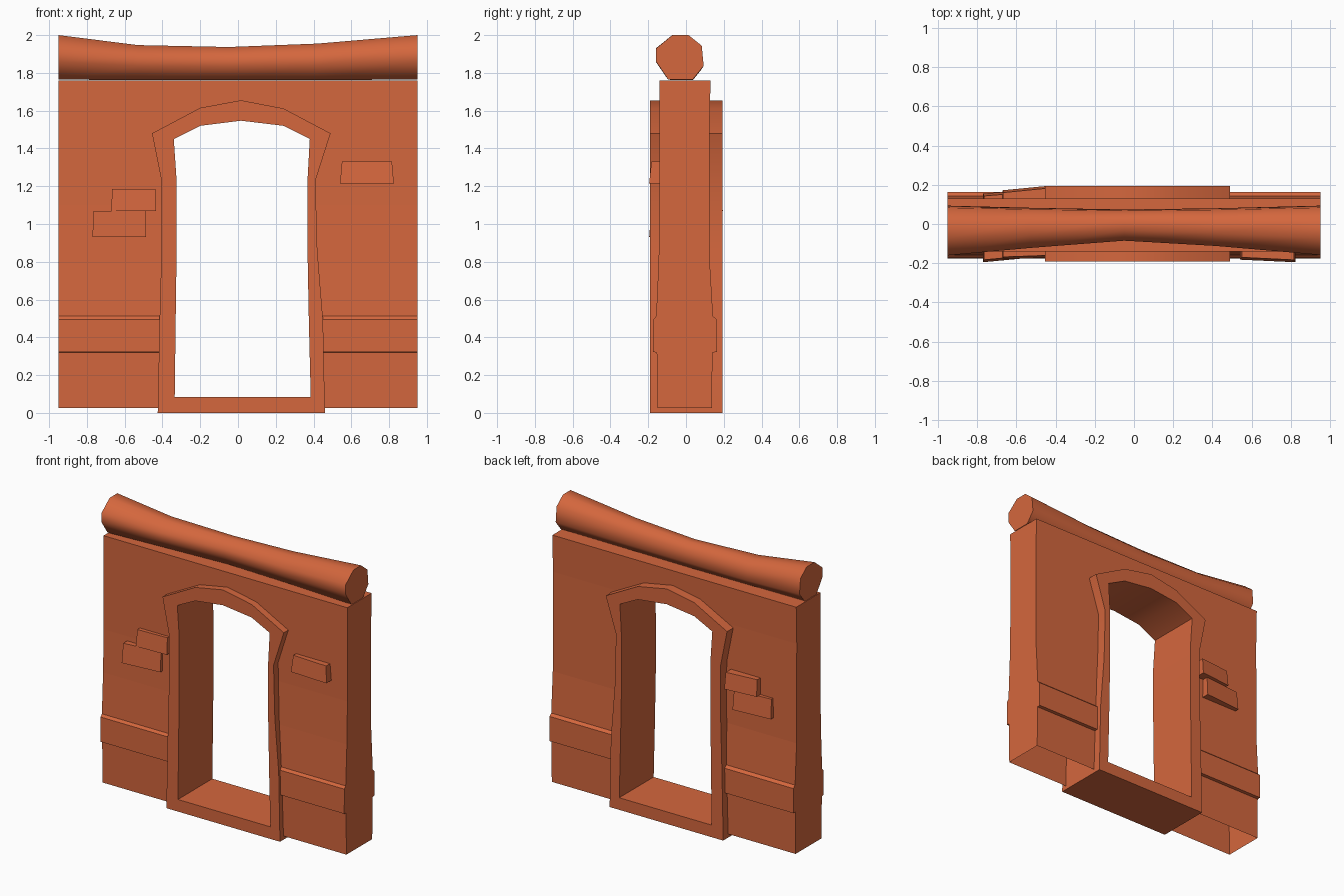
import bpy
import bmesh
import math

cube = bpy.data.objects.get("Cube")
if cube:
    bpy.data.objects.remove(cube, do_unlink=True)

clay = bpy.data.materials.new("terracotta")
clay.use_nodes = True
color = (0.66, 0.135, 0.047, 1)
clay.diffuse_color = color
clay.node_tree.nodes["Principled BSDF"].inputs["Base Color"].default_value = color


def loft(name, rings, caps=True, closed=False, angle=None):
    """Skin a list of equal-length rings into one mesh object."""
    bm = bmesh.new()
    loops = [[bm.verts.new(p) for p in ring] for ring in rings]
    pairs = list(zip(loops, loops[1:]))
    if closed:
        pairs.append((loops[-1], loops[0]))
    for a, b in pairs:
        for i in range(len(a)):
            j = (i + 1) % len(a)
            bm.faces.new((a[i], a[j], b[j], b[i]))
    if caps and not closed:
        bm.faces.new(loops[0])
        bm.faces.new(loops[-1])
    bmesh.ops.recalc_face_normals(bm, faces=bm.faces)
    mesh = bpy.data.meshes.new(name)
    bm.to_mesh(mesh)
    bm.free()
    mesh.materials.append(clay)
    ob = bpy.data.objects.new(name, mesh)
    bpy.context.collection.objects.link(ob)
    if angle:
        bpy.ops.object.select_all(action="DESELECT")
        ob.select_set(True)
        bpy.context.view_layer.objects.active = ob
        bpy.ops.object.shade_smooth_by_angle(angle=math.radians(angle))
    return ob


# Door frame: matching outer and inner outlines joined front to back
outer = [(-.425, 0), (-.415, .49), (-.405, .86), (-.405, 1.23), (-.455, 1.48),
         (-.2, 1.615), (.015, 1.655), (.24, 1.612), (.49, 1.48), (.41, 1.23),
         (.42, .86), (.45, .49), (.46, 0)]
inner = [(-.335, .085), (-.33, .49), (-.325, .86), (-.325, 1.23), (-.34, 1.45),
         (-.2, 1.52), (.015, 1.547), (.24, 1.52), (.38, 1.45), (.368, 1.23),
         (.368, .86), (.375, .49), (.385, .085)]


def at(outline, y):
    return [(x, y, z) for x, z in outline]


loft("door_frame", [at(outer, -.19), at(inner, -.19), at(inner, .193), at(outer, .193)],
     closed=True, angle=35)

# Wall: moulded profile run along x, with the doorway cut out
front = [(-.15, .025), (-.155, .32), (-.175, .322), (-.173, .495), (-.158, .512),
         (-.145, .8), (-.139, 1.1), (-.14, 1.76)]
back = [(.13, 1.76), (.124, 1.5), (.126, .8), (.143, .512), (.162, .495),
        (.163, .322), (.14, .32), (.137, .025)]
wall = loft("wall", [[(x, y, z) for y, z in front + back] for x in (-.95, .95)])
hole = [((a[0] + b[0]) / 2, (a[1] + b[1]) / 2) for a, b in zip(outer, inner)]
hole[0], hole[-1] = (hole[0][0], -.1), (hole[-1][0], -.1)
cutter = loft("doorway_cutter", [at(hole, -.4), at(hole, .4)])
cutter.hide_render = True
bpy.context.view_layer.objects.active = wall
cut = wall.modifiers.new("doorway", "BOOLEAN")
cut.operation = "DIFFERENCE"
cut.solver = "EXACT"
cut.object = cutter
bpy.ops.object.modifier_apply(modifier=cut.name)
bpy.data.objects.remove(cutter, do_unlink=True)

# The wall is hollow and open underneath
bm = bmesh.new()
bm.from_mesh(wall.data)
under = [f for f in bm.faces if f.normal.z < -.9 and f.calc_center_median().z < .05]
bmesh.ops.delete(bm, geom=under, context="FACES")
bm.to_mesh(wall.data)
bm.free()

# Sagging top beam: one section, narrowed and lowered towards the middle
section = [(-.33, 1), (.33, 1), (.87, .77), (.95, .33), (.5, .03),
           (-.5, .03), (-1, .42), (-1, .71)]
stations = [(-.95, -.16, .1, 2), (-.53, -.122, .088, 1.947), (-.05, -.085, .078, 1.937),
            (.42, -.112, .085, 1.955), (.95, -.158, .1, 2)]
rings = []
for x, y0, y1, top in stations:
    mid, half = (y0 + y1) / 2, (y1 - y0) / 2
    rings.append([(x, mid + u * half, 1.757 + v * (top - 1.757)) for u, v in section])
loft("top_beam", rings, angle=62)


# Loose bricks showing through the plaster
def brick(name, x0, x1, z0, z1, y0, y1, inside, slant=.012):
    """y0 and y1 are the outer depths at the two ends."""
    edge = math.copysign(.012, y0)
    lo = [(x0, inside, z0), (x1, inside, z0), (x1, y1, z0), (x0, y0, z0)]
    hi = [(x0 + slant, inside, z1), (x1 - slant, inside, z1),
          (x1 - slant, y1 - edge, z1), (x0 + slant, y0 - edge, z1)]
    loft(name, [lo, hi])


brick("front_brick_upper", -.67, -.435, 1.07, 1.185, -.18, -.172, 0, .003)
brick("front_brick_lower", -.77, -.487, .932, 1.068, -.195, -.168, 0, .004)
brick("front_brick_left", .54, .825, 1.215, 1.33, -.182, -.195, 0, .01)
brick("back_brick_upper", -.67, -.435, 1.07, 1.185, .172, .195, 0, .003)
brick("back_brick_lower", -.77, -.487, .932, 1.068, .155, .178, 0, .004)
